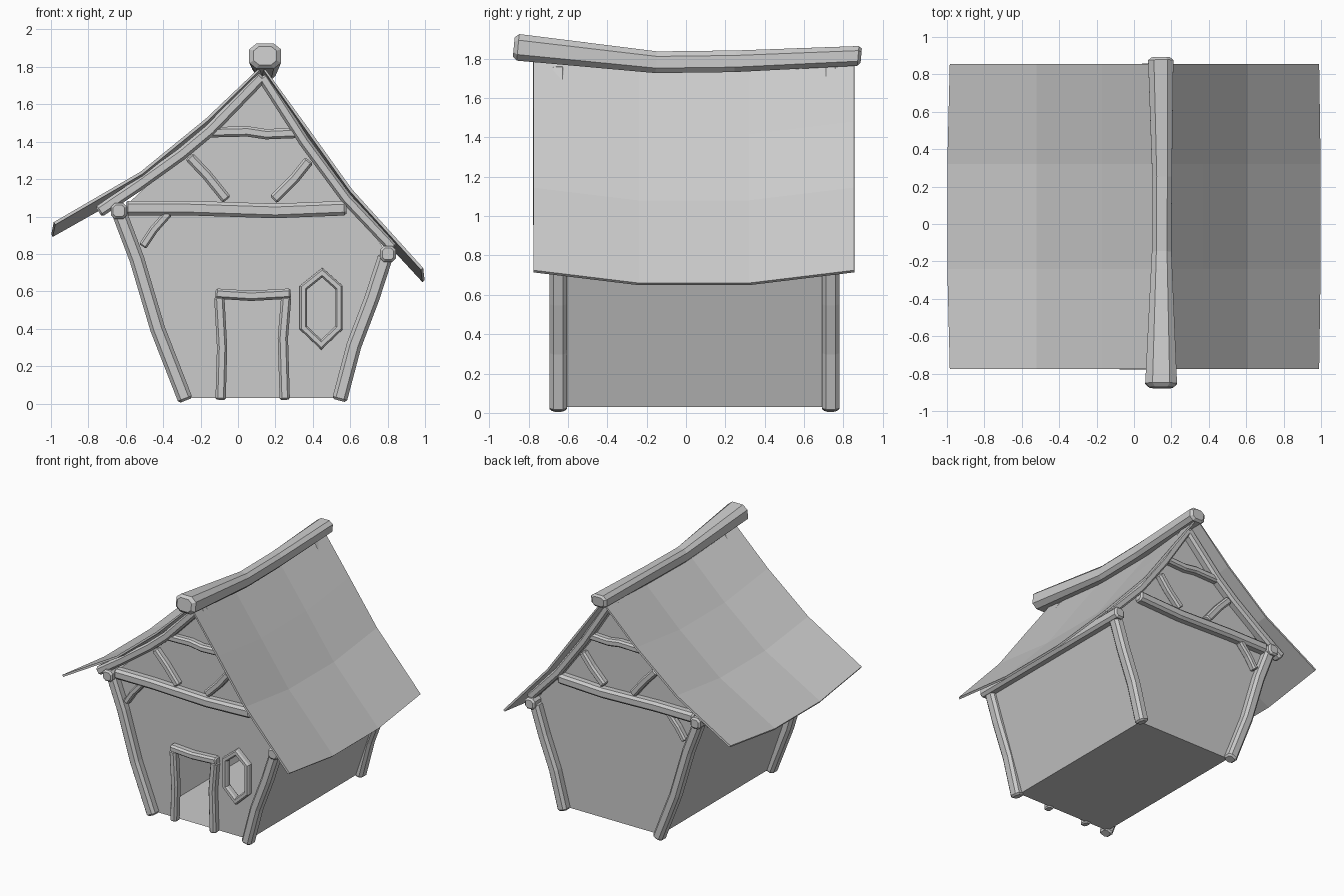
import bpy, bmesh
from mathutils import Vector as V

if "Cube" in bpy.data.objects:
    bpy.data.objects.remove(bpy.data.objects["Cube"])

YF, YB = -0.65, 0.735          # centre planes of the front and back timber frames


def make(name, bm):
    me = bpy.data.meshes.new(name)
    bm.to_mesh(me)
    bm.free()
    ob = bpy.data.objects.new(name, me)
    bpy.context.collection.objects.link(ob)
    return ob


def beam(name, path, width, depth, axis=(0, 1, 0), closed=False):
    """Sweep a chamfered square along a path; axis is the fixed depth direction."""
    axis = V(axis)
    pts = [V(p) for p in path]
    n = len(pts)
    widths = width if isinstance(width, (list, tuple)) else [width] * n
    depths = depth if isinstance(depth, (list, tuple)) else [depth] * n
    c = 0.27
    sect = [(.5, -c), (.5, c), (c, .5), (-c, .5), (-.5, c), (-.5, -c), (-c, -.5), (c, -.5)]
    bm = bmesh.new()
    rings = []

    def ring(p, side, w, d):
        rings.append([bm.verts.new(p + side * (a * w) + axis * (b * d)) for a, b in sect])

    for i, p in enumerate(pts):
        t0 = (p - pts[i - 1]).normalized() if closed or i else (pts[1] - p).normalized()
        t1 = (pts[(i + 1) % n] - p).normalized() if closed or i < n - 1 else t0
        t = (t0 + t1).normalized()
        side = t.cross(axis).normalized() / max(t.dot(t0), 0.3)
        w, d = widths[i], depths[i]
        e = 0.16 * min(w, d)
        if not closed and i == 0:
            ring(p, side, w * .72, d * .72)
            p = p + t * e
        if not closed and i == n - 1:
            ring(p - t * e, side, w, d)
            w, d = w * .72, d * .72
        ring(p, side, w, d)
    m = len(rings)
    for i in range(m if closed else m - 1):
        a, b = rings[i], rings[(i + 1) % m]
        for k in range(8):
            bm.faces.new((a[k], a[(k + 1) % 8], b[(k + 1) % 8], b[k]))
    if not closed:
        bm.faces.new(rings[0])
        bm.faces.new(rings[-1])
    bmesh.ops.recalc_face_normals(bm, faces=bm.faces)
    return make(name, bm)


def xz(points, y):
    return [(x, y, z) for x, z in points]


# Walls: sheet shell with a door notch and a window hole in the front
BL, BR, TR, APEX, TL = (-.28, .03), (.54, .03), (.8, .8), (.13, 1.74), (-.63, 1.03)
DOOR = [(-.09, .03), (-.085, .3), (-.1, .575), (.255, .575), (.24, .35), (.25, .03)]
HEX = [(.45, .7), (.54, .62), (.54, .405), (.445, .315), (.35, .405), (.35, .62)]
WF, WB = YF + .02, YB - .02

bm = bmesh.new()
edges = []
for loop in ([BL] + DOOR + [BR, TR, APEX, TL], HEX):
    vs = [bm.verts.new(p) for p in xz(loop, WF)]
    edges += [bm.edges.new((vs[i - 1], vs[i])) for i in range(len(vs))]
bmesh.ops.triangle_fill(bm, edges=edges, use_beauty=True, normal=(0, -1, 0))
make("front_wall", bm)

bm = bmesh.new()
outline = [TL, BL, BR, TR]
f = [bm.verts.new(p) for p in xz(outline, WF)]
b = [bm.verts.new(p) for p in xz(outline, WB)]
for i in range(3):
    bm.faces.new((f[i], b[i], b[i + 1], f[i + 1]))
bm.faces.new(b[::-1] + [bm.verts.new((APEX[0], WB, APEX[1]))])
make("side_back_walls_and_floor", bm)

# Roof: sagging curved sheet
profile = [(-.985, .97), (-.52, 1.24), (-.17, 1.525), (.13, 1.81), (.37, 1.48), (.61, 1.145), (.99, .725)]
rows = [(-.775, 0), (-.24, .065), (.32, .065), (.855, 0)]
bm = bmesh.new()
grid = []
for i, (x, z) in enumerate(profile):
    flare = {0: -.2, 6: .12}.get(i, 0)
    grid.append([bm.verts.new((x + flare * s, y, z - s)) for y, s in rows])
for a, c in zip(grid, grid[1:]):
    for j in range(3):
        bm.faces.new((a[j], c[j], c[j + 1], a[j + 1]))
roof = make("roof", bm)
sol = roof.modifiers.new("thickness", 'SOLIDIFY')
sol.thickness, sol.offset = .016, -1

# Ridge beam
beam("ridge_beam", [(.145, -.875, 1.86), (.148, -.15, 1.782), (.15, .25, 1.787), (.143, .89, 1.815)],
     [.17, .105, .105, .135], [.135, .11, .11, .1], axis=(0, .09, 1))

# Wall plates running along the eaves
for name, (x, z) in (("left_wall_plate", (-.637, 1.03)), ("right_wall_plate", (.802, .8))):
    beam(name, [(x, YF - .07, z), (x, YB + .07, z)], .085, .085, axis=(0, 0, 1))

# Timber frame, the same on front and back
TIMBERS = {
    "left_post": ([(-.28, .016), (-.43, .4), (-.54, .77), (-.635, 1.02)], .08, .09),
    "right_post": ([(.542, .016), (.62, .31), (.715, .56), (.79, .79)], .08, .09),
    "tie_beam": ([(-.6, 1.045), (-.27, 1.045), (.2, 1.03), (.58, 1.045)], .078, .08),
    "collar_beam": ([(-.16, 1.45), (.05, 1.455), (.15, 1.44), (.32, 1.447)], .055, .06),
    "left_brace": ([(-.26, 1.32), (-.165, 1.22), (-.06, 1.09)], .055, .06),
    "right_brace": ([(.38, 1.3), (.3, 1.2), (.19, 1.09)], .055, .06),
    "knee_brace": ([(-.37, 1.02), (-.45, .93), (-.51, .84)], .045, .06),
    "left_bargeboard": ([(.13, 1.75), (-.15, 1.46), (-.3, 1.335), (-.53, 1.17), (-.745, 1.025)], .065, .085),
    "right_bargeboard": ([(.13, 1.75), (.355, 1.4), (.58, 1.095), (.83, .83)], .06, .085),
}
for end, y in (("front", YF), ("back", YB)):
    for name, (pts, w, d) in TIMBERS.items():
        beam(f"{end}_{name}", xz(pts, y), w, d)

# Door frame
for name, pts in (("door_left_jamb", [(-.093, .02), (-.085, .3), (-.1, .57)]),
                  ("door_right_jamb", [(.25, .02), (.24, .35), (.258, .57)]),
                  ("door_lintel", [(-.12, .588), (.07, .576), (.282, .588)])):
    beam(name, xz(pts, YF), .055, .07)

# Window frame
beam("window_frame", xz(HEX, YF + .005), .04, .06, closed=True)
